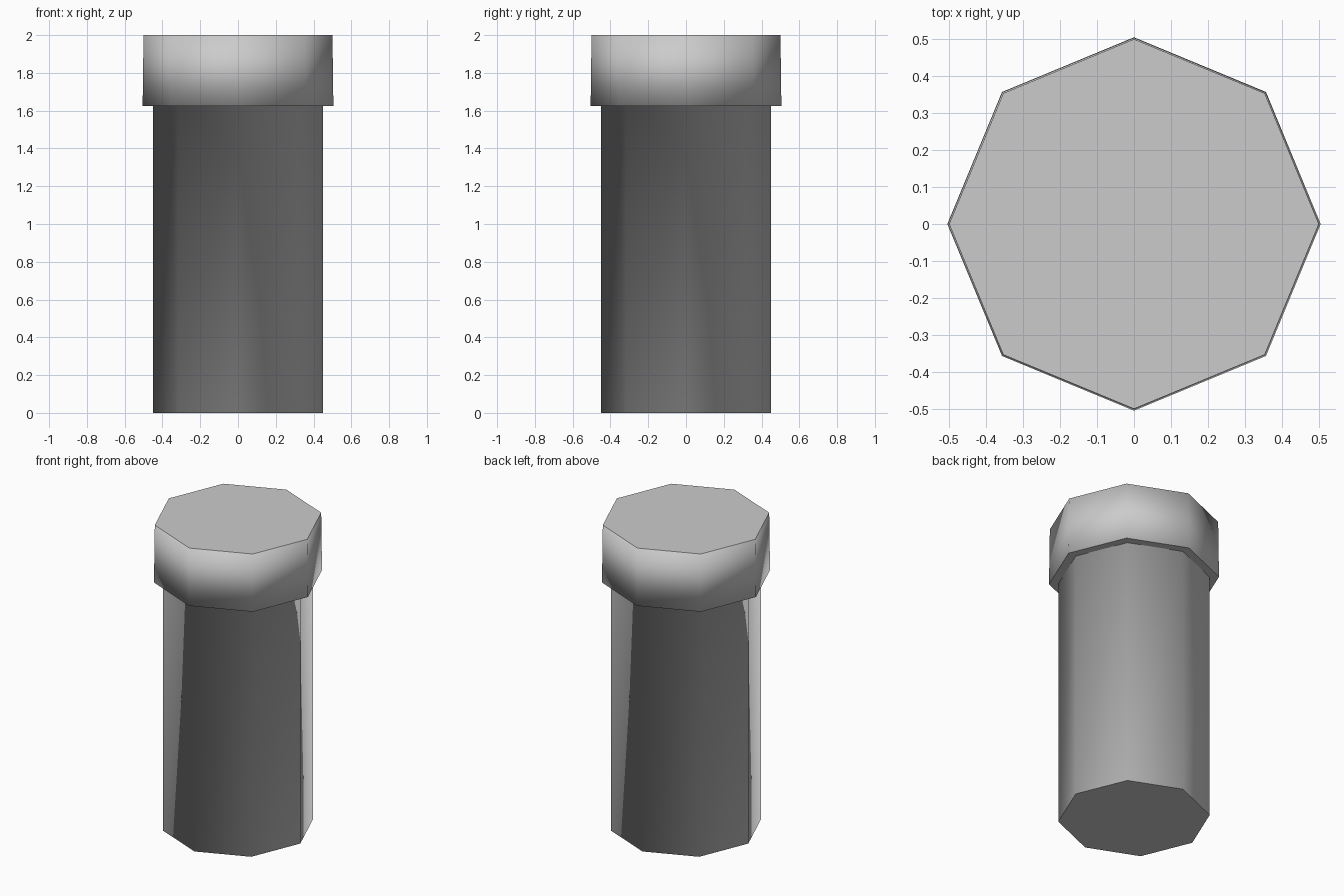
import bpy, bmesh, math

SIDES = 8

cube = bpy.data.objects.get("Cube")
if cube:
    bpy.data.objects.remove(cube, do_unlink=True)

steel = bpy.data.materials.new("light_grey")
steel.use_nodes = True
colour = (0.6, 0.6, 0.6, 1)
steel.diffuse_color = colour
steel.node_tree.nodes["Principled BSDF"].inputs["Base Color"].default_value = colour

# Octagonal profile (radius, height): shaft, overhanging head
profile = [(0.45, 0), (0.45, 1.625), (0.505, 1.625), (0.5, 2)]

bm = bmesh.new()
rings = [[bm.verts.new((r * math.cos(math.tau * i / SIDES),
                        r * math.sin(math.tau * i / SIDES), z))
          for i in range(SIDES)] for r, z in profile]
for low, high in zip(rings, rings[1:]):
    for i in range(SIDES):
        j = (i + 1) % SIDES
        bm.faces.new((low[i], low[j], high[j], high[i]))

# Flat end caps
bm.faces.new(rings[0][::-1])
bm.faces.new(rings[-1])
for face in bm.faces:
    face.smooth = True
bm.normal_update()

mesh = bpy.data.meshes.new("bolt")
bm.to_mesh(mesh)
bm.free()
mesh.materials.append(steel)

# Rounded shading on the sides, flat shading on level faces
normals = [None] * len(mesh.loops)
for face in mesh.polygons:
    for k in face.loop_indices:
        vertex = mesh.vertices[mesh.loops[k].vertex_index]
        level = abs(face.normal.z) > 0.5
        normals[k] = (face.normal if level else vertex.normal).copy()
mesh.normals_split_custom_set(normals)

bolt = bpy.data.objects.new("bolt", mesh)
bpy.context.collection.objects.link(bolt)
